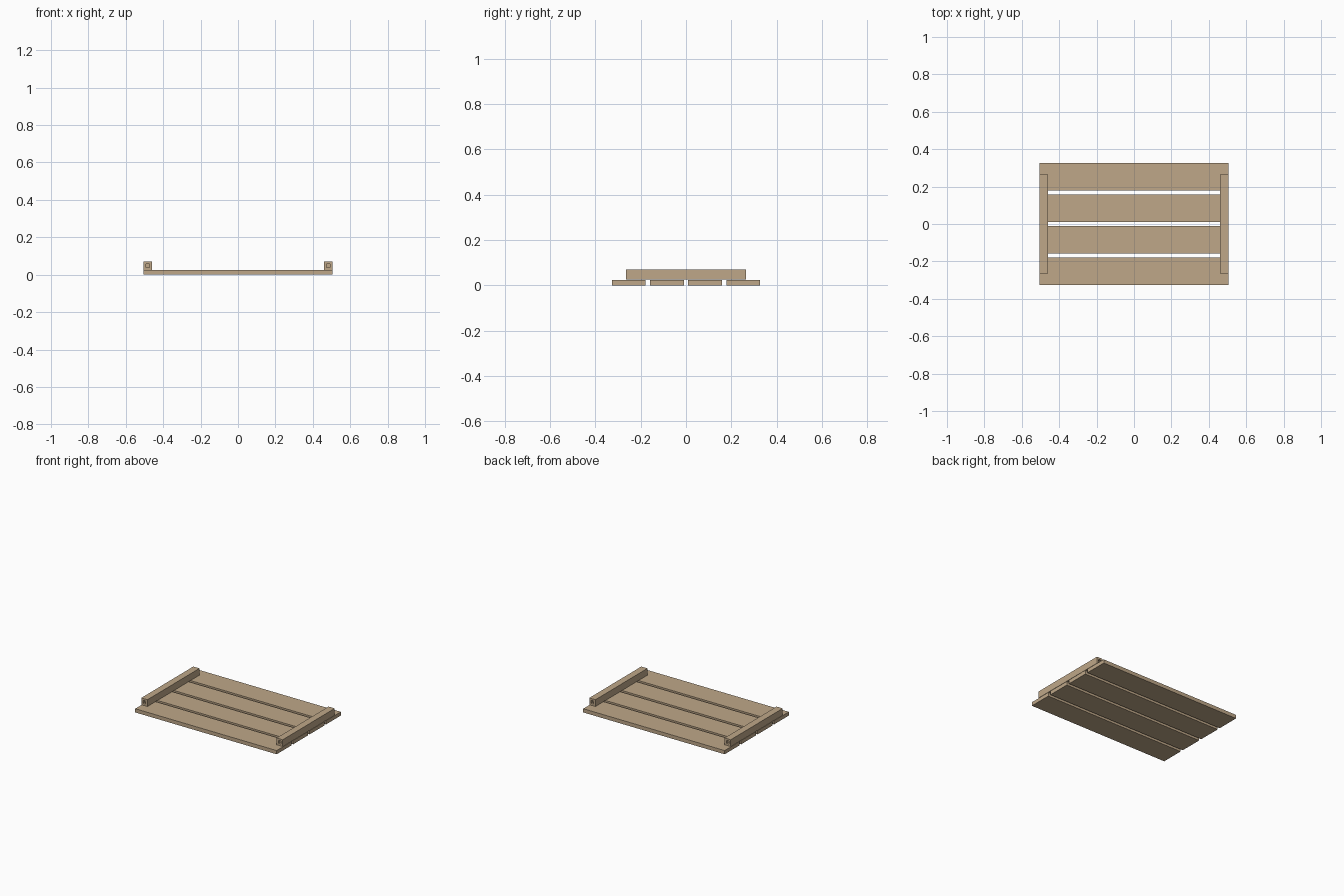
import bpy
import bmesh
from mathutils import Matrix, Vector

default_cube = bpy.data.objects.get("Cube")
if default_cube:
    bpy.data.objects.remove(default_cube, do_unlink=True)

# Pale timber
wood = bpy.data.materials.new("pale wood")
wood.use_nodes = True
colour = (0.52, 0.39, 0.25, 1.0)
wood.diffuse_color = colour
wood.node_tree.nodes["Principled BSDF"].inputs["Base Color"].default_value = colour

LENGTH, DEPTH = 1.01, 0.654
SLAT_COUNT, SLAT_WIDTH, SLAT_THICK = 4, 0.149, 0.024
RAIL_SIZE, RAIL_LENGTH = 0.044, 0.53
HOLE_SIZE, HOLE_DEPTH = 0.008, 0.015


def board(name, size, centre, end_holes=False):
    """Square-edged timber, optionally with a small hole in each y end."""
    bm = bmesh.new()
    bmesh.ops.create_cube(bm, size=1, matrix=Matrix.Diagonal((*size, 1)))
    if end_holes:
        bm.normal_update()
        ends = [f for f in bm.faces if abs(f.normal.y) > 0.9]
        bmesh.ops.inset_individual(bm, faces=ends, thickness=(RAIL_SIZE - HOLE_SIZE) / 2)
        # A second ring makes the walls of each hole
        bmesh.ops.inset_individual(bm, faces=ends, thickness=HOLE_SIZE / 8)
        for f in ends:
            bmesh.ops.translate(bm, verts=f.verts, vec=-f.normal * HOLE_DEPTH)
    mesh = bpy.data.meshes.new(name)
    bm.to_mesh(mesh)
    bm.free()
    mesh.materials.append(wood)
    obj = bpy.data.objects.new(name, mesh)
    obj.location = Vector(centre)
    bpy.context.collection.objects.link(obj)
    return obj


# Four long slats with even gaps
pitch = (DEPTH - SLAT_WIDTH) / (SLAT_COUNT - 1)
for i in range(SLAT_COUNT):
    y = (i - (SLAT_COUNT - 1) / 2) * pitch
    board(f"slat_{i + 1}", (LENGTH, SLAT_WIDTH, SLAT_THICK), (0, y, SLAT_THICK / 2))

# Cross rails resting on the slats at both ends
for side, sign in (("left", 1), ("right", -1)):
    board(f"{side}_rail", (RAIL_SIZE, RAIL_LENGTH, RAIL_SIZE),
          (sign * (LENGTH - RAIL_SIZE) / 2, 0, SLAT_THICK + 0.002 + RAIL_SIZE / 2),
          end_holes=True)
